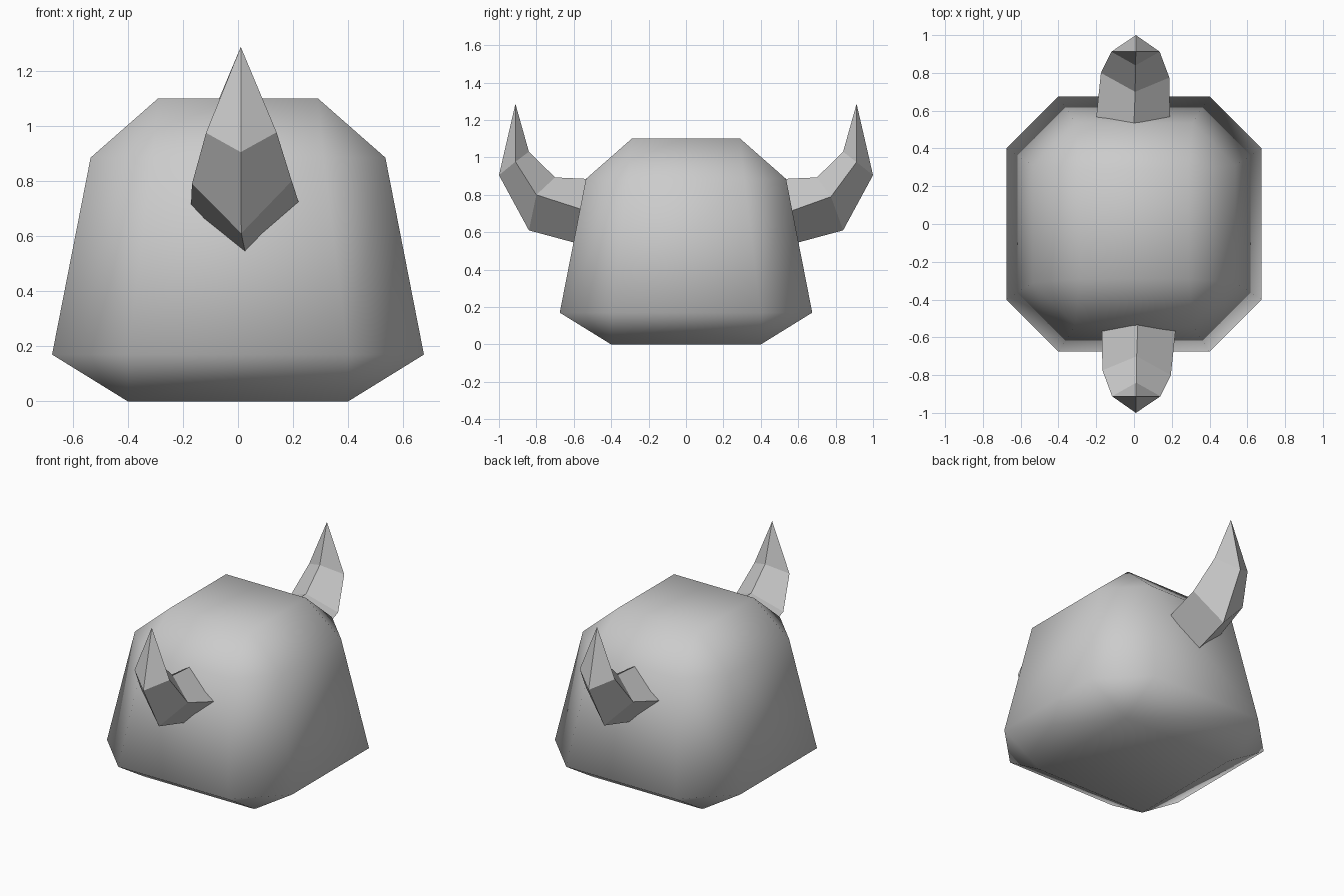
import bpy, bmesh, math
from mathutils import Matrix

if "Cube" in bpy.data.objects:
    bpy.data.objects.remove(bpy.data.objects["Cube"])

grey = bpy.data.materials.new("plain grey")
grey.diffuse_color = (0.6, 0.6, 0.6, 1)
grey.use_nodes = True
grey.node_tree.nodes["Principled BSDF"].inputs["Base Color"].default_value = grey.diffuse_color


def finish(name, bm, smooth):
    bmesh.ops.recalc_face_normals(bm, faces=bm.faces)
    for f in bm.faces:
        f.smooth = smooth
    mesh = bpy.data.meshes.new(name)
    bm.to_mesh(mesh)
    bm.free()
    mesh.materials.append(grey)
    ob = bpy.data.objects.new(name, mesh)
    bpy.context.collection.objects.link(ob)


# Body: tapered cube with every edge and corner chamfered, fully smooth
bm = bmesh.new()
for sx in (-1, 1):
    for sy in (-1, 1):
        for x, y, z in ((0.40, 0.40, 0),
                        (0.40, 0.675, 0.17), (0.675, 0.40, 0.17),
                        (0.31, 0.535, 0.885), (0.535, 0.31, 0.885),
                        (0.29, 0.29, 1.10)):
            bm.verts.new((sx * x, sy * y, z))
bmesh.ops.convex_hull(bm, input=bm.verts)
bmesh.ops.dissolve_limit(bm, angle_limit=math.radians(2),
                         verts=bm.verts, edges=bm.edges)
finish("body", bm, True)

# Horns: four-sided rings (bottom, right, top, left) curving up to a point
RINGS = (
    ((0.032, -0.48, 0.513), (0.229, -0.48, 0.697), (0.022, -0.48, 0.883), (-0.172, -0.48, 0.684)),
    ((0.012, -0.84, 0.61), (0.195, -0.80, 0.80), (0.014, -0.70, 0.893), (-0.167, -0.775, 0.79)),
    ((0.01, -1.0, 0.905), (0.14, -0.912, 0.977), (0.012, -0.84, 1.03), (-0.116, -0.912, 0.975)),
)
TIP = (0.01, -0.912, 1.287)


def horn(name, turn):
    bm = bmesh.new()
    rings = [[bm.verts.new(p) for p in ring] for ring in RINGS]
    tip = bm.verts.new(TIP)
    bm.faces.new(rings[0])
    for i in range(4):
        j = (i + 1) % 4
        for a, b in zip(rings, rings[1:]):
            bm.faces.new((a[i], a[j], b[j], b[i]))
        bm.faces.new((rings[-1][i], rings[-1][j], tip))
    bmesh.ops.rotate(bm, verts=bm.verts, cent=(0.01, 0, 0),
                     matrix=Matrix.Rotation(turn, 3, 'Z'))
    finish(name, bm, False)


horn("front_horn", 0)
horn("back_horn", math.pi)
